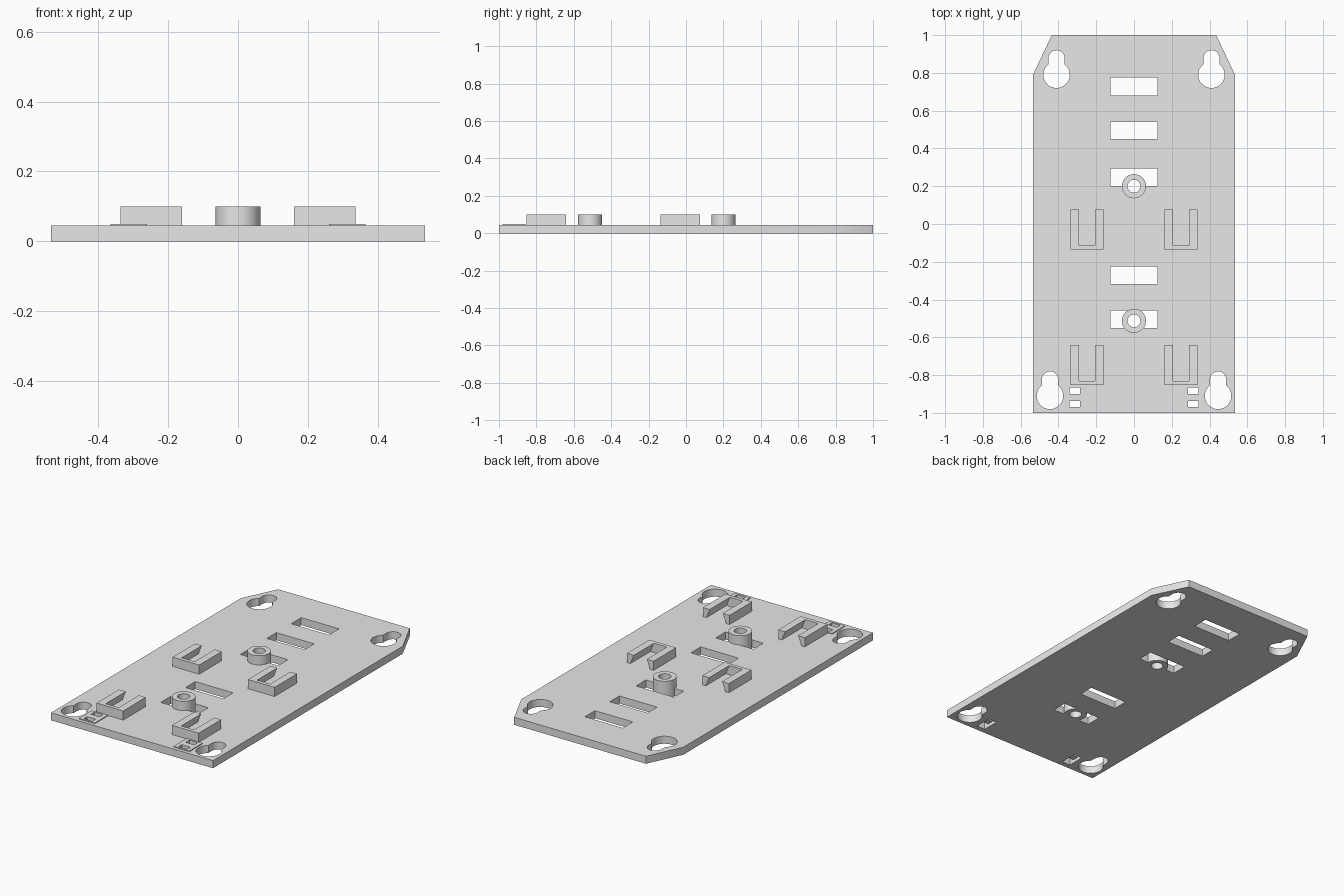
import bpy, bmesh, math
from mathutils import Vector

if "Cube" in bpy.data.objects:
    bpy.data.objects.remove(bpy.data.objects["Cube"])

grey = bpy.data.materials.new("light grey")
grey.diffuse_color = (0.8, 0.8, 0.8, 1)
grey.use_nodes = True
grey.node_tree.nodes["Principled BSDF"].inputs["Base Color"].default_value = grey.diffuse_color
T = 0.045    # plate thickness
TOP = 0.10   # height of blocks and bosses


def prism(name, pts, lo, hi, axis="Z"):
    """Extrude a 2D profile along Z (x, y points) or Y (x, z points)."""
    bm = bmesh.new()
    if axis == "Z":
        vs, step = [bm.verts.new((x, y, lo)) for x, y in pts], Vector((0, 0, hi - lo))
    else:
        vs, step = [bm.verts.new((x, lo, z)) for x, z in pts], Vector((0, hi - lo, 0))
    ret = bmesh.ops.extrude_face_region(bm, geom=[bm.faces.new(vs)], use_keep_orig=True)
    bmesh.ops.translate(bm, vec=step, verts=[g for g in ret["geom"] if isinstance(g, bmesh.types.BMVert)])
    bmesh.ops.recalc_face_normals(bm, faces=bm.faces)
    me = bpy.data.meshes.new(name)
    bm.to_mesh(me)
    bm.free()
    me.materials.append(grey)
    ob = bpy.data.objects.new(name, me)
    bpy.context.collection.objects.link(ob)
    return ob


def rect(x0, x1, y0, y1):
    return [(x0, y0), (x1, y0), (x1, y1), (x0, y1)]


def arc(cx, cy, r, a0, a1, n):
    return [(cx + r * math.cos(a0 + (a1 - a0) * i / n),
             cy + r * math.sin(a0 + (a1 - a0) * i / n)) for i in range(n + 1)]


def circle(cx, cy, r, n=48):
    return arc(cx, cy, r, 0, 2 * math.pi, n)[:-1]


def keyhole(cx, cy, big=0.07, small=0.043, rise=0.087):
    a = math.acos(small / big)
    return (arc(cx, cy + rise, small, 0, math.pi, 16)
            + arc(cx, cy, big, math.pi - a, 2 * math.pi + a, 36))


def boolean(ob, tool, op="DIFFERENCE"):
    """Apply a boolean and remove its tool."""
    mod = ob.modifiers.new("bool", "BOOLEAN")
    mod.operation, mod.solver, mod.object = op, "EXACT", tool
    bpy.context.view_layer.objects.active = ob
    bpy.ops.object.modifier_apply(modifier=mod.name)
    bpy.data.objects.remove(tool)


def cut(ob, pts, lo=-0.1, hi=0.2, axis="Z"):
    boolean(ob, prism("cutter", pts, lo, hi, axis))


# base plate with two clipped corners
plate = prism("base_plate", [(-0.535, -1), (0.535, -1), (0.535, 0.79), (0.435, 1),
                             (-0.435, 1), (-0.535, 0.79)], 0, T)

# centre slots
for y0, y1 in [(0.68, 0.775), (0.45, 0.54), (0.20, 0.293), (-0.317, -0.225), (-0.55, -0.458)]:
    cut(plate, rect(-0.125, 0.125, y0, y1))

# screw bosses standing through two of the slots
for y in (0.20, -0.513):
    boolean(plate, prism("boss", circle(0, y, 0.064), 0, TOP), "UNION")
    cut(plate, circle(0, y, 0.034))

for s in (-1, 1):
    # mounting keyholes
    cut(plate, keyhole(s * 0.41, 0.79))
    cut(plate, keyhole(s * 0.445, -0.91))
    # strap opening in the plate
    xs = sorted((s * 0.285, s * 0.341))
    cut(plate, rect(*xs, -0.968, -0.865))

    # thin raised pad and the bridge across the strap opening
    pad = prism("strap_pad", rect(*sorted((s * 0.26, s * 0.365)), -0.98, -0.857), T, 0.05)
    cut(pad, rect(*xs, -0.968, -0.937))
    cut(pad, rect(*xs, -0.90, -0.865))
    prism("strap_bridge", rect(*xs, -0.937, -0.90), 0.02, T)

    # guide blocks with an undercut channel open to the back
    for y in (0, -0.717):
        c = s * 0.249
        block = prism("guide_block", rect(c - 0.088, c + 0.088, y - 0.136, y + 0.076), T, TOP)
        k = (0.065 - 0.043) / (TOP - T) * 0.01
        cut(block, [(c - 0.065 - k, T - 0.01), (c + 0.065 + k, T - 0.01),
                    (c + 0.043 - k, TOP + 0.01), (c - 0.043 + k, TOP + 0.01)],
            y - 0.114, y + 0.2, "Y")

# smooth the round walls, keep the edges sharp
bpy.ops.object.select_all(action="DESELECT")
plate.select_set(True)
bpy.context.view_layer.objects.active = plate
bpy.ops.object.shade_smooth_by_angle(angle=math.radians(30))
